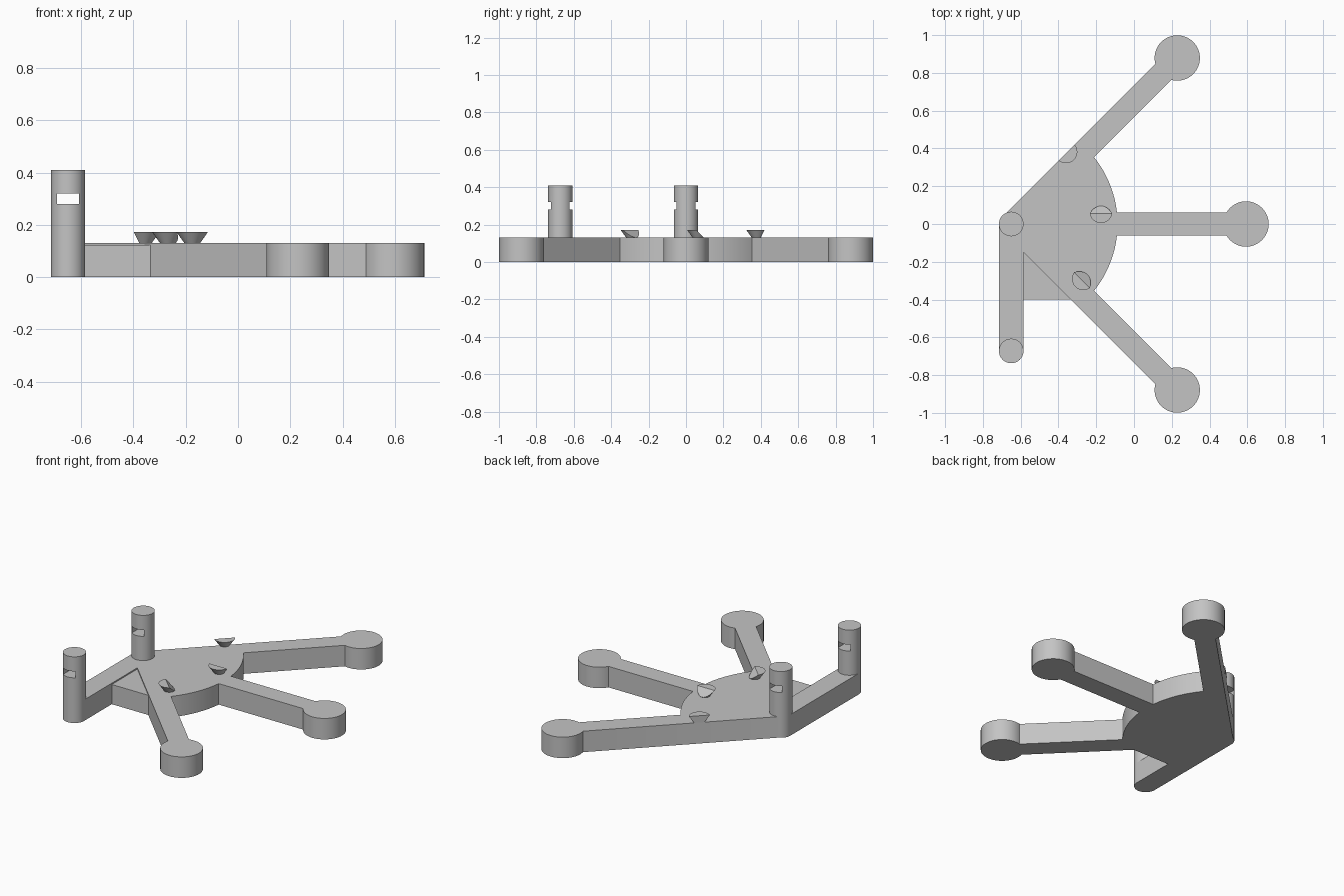
import bpy, bmesh, math
from mathutils import Vector, Matrix

cube = bpy.data.objects.get("Cube")
if cube:
    bpy.data.objects.remove(cube, do_unlink=True)

grey = bpy.data.materials.new("light_grey")
grey.use_nodes = True
grey.diffuse_color = (0.55, 0.55, 0.55, 1)
grey.node_tree.nodes["Principled BSDF"].inputs["Base Color"].default_value = (0.55, 0.55, 0.55, 1)

HUB = Vector((-0.65, 0))
TOP = 0.13
ARM_HALF = 0.06
ARM_LENGTH = 1.243
POST_R = 0.065
PAD_R = 0.12
SECTOR_R = 0.563
POST_Y = -0.672


def finish(name, bm):
    bmesh.ops.recalc_face_normals(bm, faces=bm.faces)
    mesh = bpy.data.meshes.new(name)
    bm.to_mesh(mesh)
    bm.free()
    mesh.materials.append(grey)
    obj = bpy.data.objects.new(name, mesh)
    bpy.context.collection.objects.link(obj)
    return obj


def prism(name, outline, z0, z1):
    bm = bmesh.new()
    face = bm.faces.new([bm.verts.new((x, y, z0)) for x, y in outline])
    moved = bmesh.ops.extrude_face_region(bm, geom=[face])["geom"]
    verts = [v for v in moved if isinstance(v, bmesh.types.BMVert)]
    bmesh.ops.translate(bm, verts=verts, vec=(0, 0, z1 - z0))
    return finish(name, bm)


def arc(centre, radius, start, end, steps):
    angles = [math.radians(start + (end - start) * i / steps) for i in range(steps + 1)]
    return [(centre[0] + radius * math.cos(a), centre[1] + radius * math.sin(a)) for a in angles]


def disc(name, centre, radius, z0, z1):
    return prism(name, arc(centre, radius, 0, 360, 64)[:-1], z0, z1)


def select_only(obj):
    bpy.ops.object.select_all(action='DESELECT')
    obj.select_set(True)
    bpy.context.view_layer.objects.active = obj


def boolean(obj, other, operation):
    mod = obj.modifiers.new(operation.lower(), 'BOOLEAN')
    mod.operation = operation
    mod.solver = 'EXACT'
    mod.object = other
    select_only(obj)
    bpy.ops.object.modifier_apply(modifier=mod.name)
    bpy.data.objects.remove(other, do_unlink=True)


def smooth(obj):
    select_only(obj)
    bpy.ops.object.shade_smooth_by_angle(angle=math.radians(30))


# Flat fan-shaped palm, joined to three arms with round end pads
frame = prism("palm_and_arms", [tuple(HUB)] + arc(HUB, SECTOR_R, -45, 45, 48), 0, TOP)
for angle in (-45, 0, 45):
    a = math.radians(angle)
    along = Vector((math.cos(a), math.sin(a)))
    side = Vector((-along.y, along.x)) * ARM_HALF
    end = HUB + along * ARM_LENGTH
    boolean(frame, prism("arm", [HUB - side, end - side, end + side, HUB + side], 0, TOP), 'UNION')
    boolean(frame, disc("pad", end, PAD_R, 0, TOP), 'UNION')

# Side arm running forward with a rounded end
tip = Vector((HUB.x, POST_Y))
outline = arc(HUB, POST_R, 0, 180, 32) + arc(tip, POST_R, 180, 360, 32)
boolean(frame, prism("side_arm", outline, 0, TOP), 'UNION')

# Slightly lower web between the side arm and the first arm
web = [(HUB.x, 0), (HUB.x, -0.4), (HUB.x + 0.4, -0.4)]
boolean(frame, prism("web", web, 0, TOP - 0.008), 'UNION')
smooth(frame)

# Upright posts with a rectangular slot running front to back
for name, centre in (("rear_post", HUB), ("front_post", tip)):
    post = disc(name, centre, POST_R, 0.1, 0.41)
    slot = [(centre.x + sx * 0.042, centre.y + sy * 0.1)
            for sx, sy in ((-1, -1), (1, -1), (1, 1), (-1, 1))]
    boolean(post, prism("slot", slot, 0.28, 0.32), 'DIFFERENCE')
    smooth(post)

# Flared hooks, each sliced by a sloping plane; the last is flush with its arm edge
for name, angle, point, normal in (
        ("front_hook", -45, (0, 0.055, 0.172), (0, 1, 1)),
        ("middle_hook", 0, (0, 0.055, 0.172), (0, 1, 1)),
        ("rear_hook", 45, (0, ARM_HALF, 0), (0, 1, 0))):
    bm = bmesh.new()
    bmesh.ops.create_cone(bm, cap_ends=True, segments=48, radius1=0.03, radius2=0.06,
                          depth=0.042, matrix=Matrix.Translation((0.475, 0.065, 0.151)))
    cut = bmesh.ops.bisect_plane(bm, geom=bm.verts[:] + bm.edges[:] + bm.faces[:],
                                 plane_co=point, plane_no=normal, clear_outer=True)
    rim = [e for e in cut["geom_cut"] if isinstance(e, bmesh.types.BMEdge)]
    bmesh.ops.holes_fill(bm, edges=rim)
    turn = Matrix.Translation((HUB.x, HUB.y, 0)) @ Matrix.Rotation(math.radians(angle), 4, 'Z')
    bmesh.ops.transform(bm, matrix=turn, verts=bm.verts)
    smooth(finish(name, bm))
